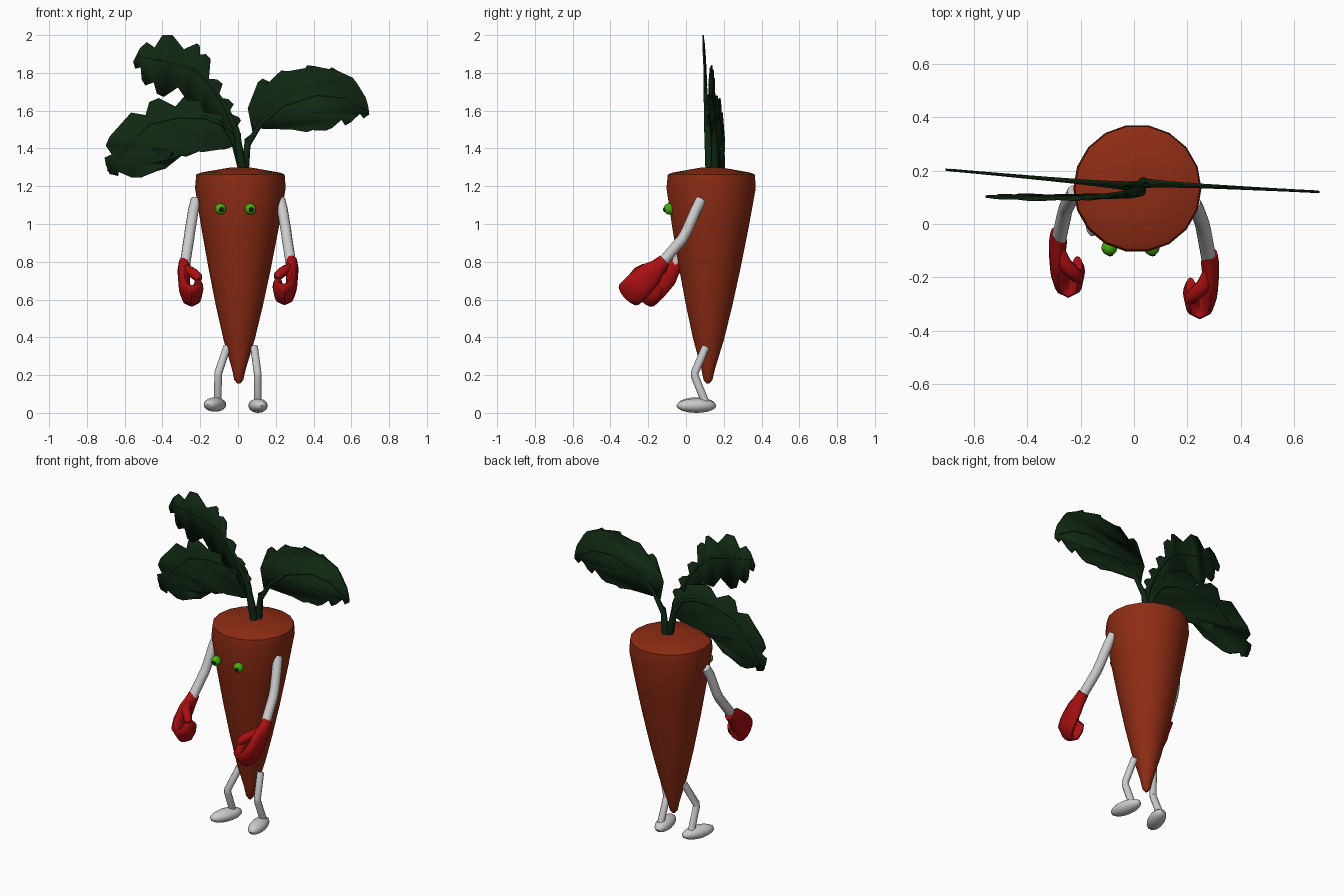
import bpy, bmesh, math
from mathutils import Vector as V

if "Cube" in bpy.data.objects:
    bpy.data.objects.remove(bpy.data.objects["Cube"])


def material(name, rgb):
    m = bpy.data.materials.new(name)
    m.diffuse_color = (*rgb, 1)
    m.use_nodes = True
    m.node_tree.nodes["Principled BSDF"].inputs["Base Color"].default_value = m.diffuse_color
    return m


ORANGE = material("orange", (0.27, 0.025, 0.007))
LEAF = material("leaf_green", (0.005, 0.02, 0.006))
RED = material("red", (0.4, 0.005, 0.006))
GREEN = material("bright_green", (0.06, 0.42, 0.005))
BLACK = material("black", (0.01, 0.01, 0.01))


def finish(name, bm, mat=None, angle=40):
    bmesh.ops.recalc_face_normals(bm, faces=bm.faces)
    me = bpy.data.meshes.new(name)
    bm.to_mesh(me)
    bm.free()
    ob = bpy.data.objects.new(name, me)
    bpy.context.collection.objects.link(ob)
    if mat:
        me.materials.append(mat)
    bpy.ops.object.select_all(action='DESELECT')
    ob.select_set(True)
    bpy.context.view_layer.objects.active = ob
    bpy.ops.object.shade_smooth_by_angle(angle=math.radians(angle))
    return ob


def loft(name, rings, mat=None, angle=40):
    bm = bmesh.new()
    rows = [[bm.verts.new(p) for p in ring] for ring in rings]
    n = len(rows[0])
    for a, b in zip(rows, rows[1:]):
        for i in range(n):
            bm.faces.new((a[i], a[(i + 1) % n], b[(i + 1) % n], b[i]))
    bm.faces.new(rows[0])
    bm.faces.new(rows[-1])
    return finish(name, bm, mat, angle)


def sweep(name, pts, sizes, side=(0, 1, 0), n=12, mat=None, angle=60):
    """Elliptical section swept along a path; sizes = (across, along side)."""
    pts = [V(p) for p in pts]
    rings = []
    for i, (p, (a, b)) in enumerate(zip(pts, sizes)):
        t = (pts[min(i + 1, len(pts) - 1)] - pts[max(i - 1, 0)]).normalized()
        u = t.cross(V(side)).normalized()
        w = u.cross(t)
        rings.append([p + u * a * math.cos(k * math.tau / n) + w * b * math.sin(k * math.tau / n)
                      for k in range(n)])
    return loft(name, rings, mat, angle)


def ball(name, loc, scale, mat=None, yaw=0, floor=None):
    bm = bmesh.new()
    bmesh.ops.create_uvsphere(bm, u_segments=16, v_segments=10, radius=1)
    c, s = math.cos(yaw), math.sin(yaw)
    for v in bm.verts:
        x, y, z = (v.co[i] * scale[i] for i in range(3))
        v.co = V((c * x - s * y, s * x + c * y, z)) + V(loc)
        if floor is not None:
            v.co.z = max(v.co.z, floor)
    return finish(name, bm, mat)


# Carrot body: tapering 18-sided profile along a slightly leaning axis
profile = [(0.008, 0.155), (0.024, 0.175), (0.036, 0.23), (0.083, 0.39), (0.125, 0.57),
           (0.166, 0.77), (0.205, 0.98), (0.24, 1.19), (0.234, 1.262), (0.21, 1.272),
           (0.06, 1.298), (0.01, 1.29)]
body = []
for r, z in profile:
    f = (z - 0.155) / 1.1
    body.append([(0.004 + 0.009 * f + r * math.cos(k * math.tau / 18),
                  0.116 + 0.018 * f + r * math.sin(k * math.tau / 18), z) for k in range(18)])
loft("body", body, ORANGE)

# Eyes and pupils
for tag, x in (("left", -0.092), ("right", 0.066)):
    ball(tag + "_eye", (x, -0.088, 1.08), (0.03, 0.03, 0.03), GREEN)
    ball(tag + "_pupil", (x + 0.003, -0.113, 1.077), (0.013, 0.008, 0.013), BLACK)

# Arms and gloved hands; the left arm hangs a little further back
for tag, s, back in (("right", 1, 0.0), ("left", -1, 0.08)):
    sweep(tag + "_arm",
          [(s * 0.222, 0.08 + back * 0.5, 1.13), (s * 0.235, 0.055 + back * 0.5, 1.08),
           (s * 0.254, 0.005 + back * 0.7, 0.965), (s * 0.26, -0.02 + back * 0.75, 0.92),
           (s * 0.282, -0.14 + back, 0.78)], [(0.028, 0.028)] * 5, (1, 0, 0))
    wrist = V((0, -0.12 + back, 0.80 - back * 0.1))
    d, w = V((0, -0.72, -0.69)), V((0, -0.69, 0.72))
    # mitten curls inward like a J
    curl = [(0.283, -0.01, 0.03, 0.036), (0.285, 0.04, 0.034, 0.044), (0.287, 0.09, 0.032, 0.066),
            (0.284, 0.18, 0.03, 0.076), (0.272, 0.232, 0.03, 0.076), (0.245, 0.252, 0.03, 0.074),
            (0.218, 0.235, 0.029, 0.07), (0.21, 0.19, 0.027, 0.062), (0.212, 0.155, 0.018, 0.045)]
    sweep(tag + "_glove", [wrist + d * a + V((s * x, 0, 0)) for x, a, _, _ in curl],
          [(p, q) for _, _, p, q in curl], w, 12, RED, 50)
    thumb = [(0.28, 0.06, 0.02, 0.022), (0.262, 0.105, 0.045, 0.028), (0.235, 0.135, 0.055, 0.027),
             (0.212, 0.165, 0.055, 0.025), (0.204, 0.185, 0.055, 0.014)]
    sweep(tag + "_thumb", [wrist + d * a + w * h + V((s * x, 0, 0)) for x, a, h, _ in thumb],
          [(r, r) for *_, r in thumb], w, 10, RED, 50)

# Bent legs and oval shoes
for tag, hip, knee, ankle, foot, yaw in (("left", -0.058, -0.105, -0.108, -0.122, -0.38),
                                         ("right", 0.085, 0.104, 0.105, 0.106, 0.18)):
    lift = 0.006 if tag == "left" else 0.0
    sweep(tag + "_leg", [(hip, 0.105, 0.35), (knee, 0.045, 0.21), (knee, 0.046, 0.195),
                         (ankle, 0.105, 0.05)], [(0.021, 0.021)] * 4, (1, 0, 0), 10)
    ball(tag + "_shoe", (foot, 0.055, 0.038 + lift), (0.048, 0.107, 0.038), None, yaw, 0.006 * lift)


def lobes(tips, rib):
    """Lobe tips joined by a notch pulled toward the midrib and a rounded shoulder."""
    out = []
    for a, b in zip(tips, tips[1:]):
        a, b = V(a), V(b)
        size = min(0.045, (b - a).length * 0.35)
        for t, push in ((0, 0), (0.3, -size), (0.72, size * 0.3)):
            p = a.lerp(b, t)
            near = min(rib, key=lambda q: (q - p).length)
            out.append(p + (p - near).normalized() * push)
    return out + [V(tips[-1])]


def leaf(name, rib, upper, lower, depth):
    dense = [V(a).lerp(V(b), t / 6) for a, b in zip(rib, rib[1:]) for t in range(7)]
    outline = lobes(upper, dense) + lobes(lower, dense)[::-1] + [V(rib[0])]
    bm = bmesh.new()
    face = bm.faces.new([bm.verts.new((p.x, depth(p.x, p.y), p.y)) for p in outline])
    bmesh.ops.triangulate(bm, faces=[face])
    ob = finish(name, bm, LEAF, 30)
    mod = ob.modifiers.new("thickness", 'SOLIDIFY')
    mod.thickness, mod.offset = 0.008, 0
    n = len(rib)
    radii = [0.005 + 0.018 * (1 - i / (n - 1)) ** 2.2 for i in range(n)]
    sweep(name + "_stem", [(x, depth(x, z), z) for x, z in rib], [(r, r) for r in radii],
          (0, 1, 0), 8, LEAF)


# Leaves: midrib, lobe tips on each side, and the plane each one lies in
leaf("right_leaf",
     [(0.035, 1.28), (0.05, 1.42), (0.12, 1.53), (0.24, 1.63), (0.42, 1.685), (0.56, 1.67), (0.68, 1.6)],
     [(0.035, 1.45), (0.07, 1.66), (0.13, 1.77), (0.27, 1.81), (0.41, 1.835), (0.53, 1.81),
      (0.63, 1.745), (0.69, 1.62)],
     [(0.06, 1.44), (0.14, 1.535), (0.285, 1.50), (0.39, 1.495), (0.5, 1.51), (0.60, 1.54), (0.695, 1.58)],
     lambda x, z: 0.155 - 0.05 * x)
leaf("upper_left_leaf",
     [(0.025, 1.28), (-0.01, 1.5), (-0.07, 1.63), (-0.16, 1.76), (-0.25, 1.83), (-0.37, 1.86), (-0.53, 1.89)],
     [(0.015, 1.48), (0.005, 1.565), (-0.05, 1.66), (-0.11, 1.765), (-0.17, 1.9), (-0.22, 1.955),
      (-0.4, 2.0), (-0.52, 1.93)],
     [(-0.01, 1.44), (-0.09, 1.54), (-0.195, 1.62), (-0.285, 1.675), (-0.43, 1.69), (-0.51, 1.765),
      (-0.555, 1.86)],
     lambda x, z: 0.125 - 0.06 * (z - 1.3) - 0.02 * x)
leaf("lower_left_leaf",
     [(0.025, 1.28), (-0.02, 1.44), (-0.08, 1.53), (-0.18, 1.565), (-0.32, 1.565), (-0.47, 1.53),
      (-0.58, 1.42), (-0.69, 1.28)],
     [(-0.005, 1.475), (-0.06, 1.6), (-0.14, 1.65), (-0.285, 1.675), (-0.47, 1.645), (-0.59, 1.555),
      (-0.70, 1.415), (-0.7, 1.315)],
     [(-0.01, 1.4), (-0.09, 1.395), (-0.205, 1.385), (-0.30, 1.36), (-0.43, 1.28), (-0.56, 1.245),
      (-0.68, 1.265)],
     lambda x, z: 0.14 - 0.09 * x)
